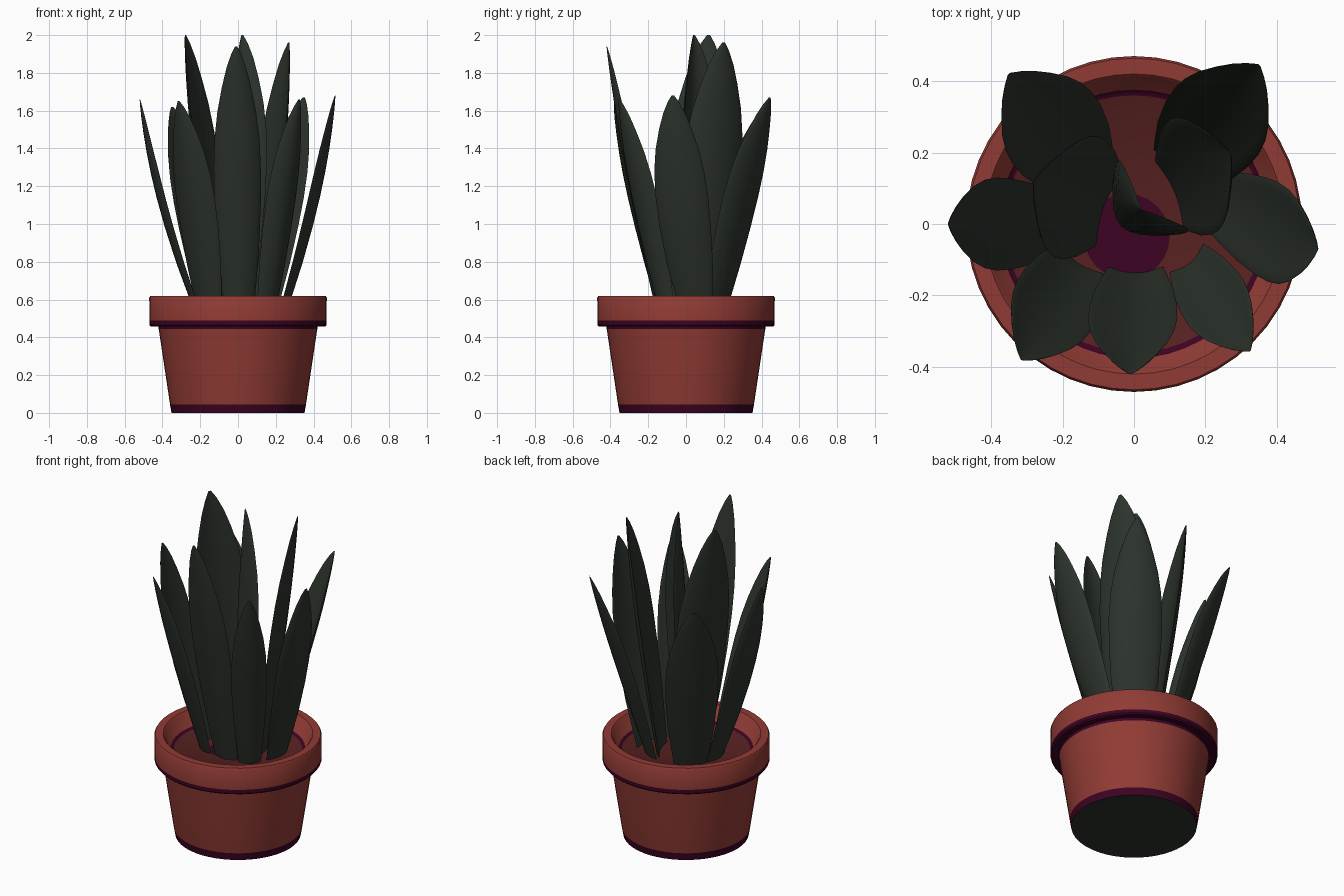
import bpy, bmesh, math
from mathutils import Vector

if "Cube" in bpy.data.objects:
    bpy.data.objects.remove(bpy.data.objects["Cube"])


def material(name, rgb):
    m = bpy.data.materials.new(name)
    m.diffuse_color = (*rgb, 1)
    m.use_nodes = True
    m.node_tree.nodes["Principled BSDF"].inputs["Base Color"].default_value = m.diffuse_color
    return m


GREEN = material("leaf green", (0.025, 0.033, 0.025))
CLAY = material("terracotta", (0.285, 0.044, 0.035))
PURPLE = material("dark purple", (0.045, 0.001, 0.016))
SOIL = material("brown soil", (0.095, 0.015, 0.015))


def finish(name, bm, mats, angle=35):
    bmesh.ops.recalc_face_normals(bm, faces=bm.faces)
    me = bpy.data.meshes.new(name)
    bm.to_mesh(me)
    bm.free()
    for m in mats:
        me.materials.append(m)
    ob = bpy.data.objects.new(name, me)
    bpy.context.collection.objects.link(ob)
    bpy.ops.object.select_all(action='DESELECT')
    ob.select_set(True)
    bpy.context.view_layer.objects.active = ob
    bpy.ops.object.shade_smooth_by_angle(angle=math.radians(angle))
    return ob


def lathe(name, profile, mats, segs=48):
    """profile: (radius, z, material index of the band that starts here)"""
    bm = bmesh.new()
    rings = [[bm.verts.new((r * math.cos(2 * math.pi * i / segs),
                            r * math.sin(2 * math.pi * i / segs), z))
              for i in range(segs)] for r, z, _ in profile]
    for k in range(len(rings) - 1):
        for i in range(segs):
            j = (i + 1) % segs
            f = bm.faces.new((rings[k][i], rings[k][j], rings[k + 1][j], rings[k + 1][i]))
            f.material_index = profile[k][2]
    bm.faces.new(rings[0][::-1]).material_index = 3      # underside
    bm.faces.new(rings[-1]).material_index = profile[-1][2]  # soil
    return finish(name, bm, mats)


# Pot with rim, dark bands and soil
lathe("flower_pot", [
    (0.352, 0.0, 1), (0.360, 0.045, 0), (0.420, 0.445, 1), (0.422, 0.462, 1),
    (0.462, 0.458, 1), (0.469, 0.466, 1), (0.469, 0.488, 0), (0.470, 0.610, 0),
    (0.464, 0.62, 0), (0.420, 0.62, 0), (0.412, 0.612, 0), (0.376, 0.535, 1),
    (0.360, 0.525, 2)], [CLAY, PURPLE, SOIL, GREEN])

# Dark patch of soil between the leaves
bm = bmesh.new()
bmesh.ops.create_circle(bm, cap_ends=True, segments=24, radius=0.12)
for v in bm.verts:
    v.co += Vector((-0.02, -0.035, 0.529))
finish("dark_soil_patch", bm, [PURPLE])

# Width of a leaf along its length, as (position, share of full width)
WIDTHS = [(0, .60), (.1, .72), (.25, .88), (.42, .98), (.55, 1.0), (.66, .95),
          (.76, .82), (.85, .62), (.92, .42), (.97, .22), (1, .05)]


def leaf(name, base, tip, facing, width, bend=0.5, cup=0.04, thick=0.03):
    a = math.radians(facing)
    out = Vector((math.cos(a), math.sin(a), 0))
    side = Vector((-math.sin(a), math.cos(a), 0))
    p0, p2 = Vector((*base, 0.5)), Vector(tip)
    p1 = p0.lerp(p2, bend)
    p1.z = (p0.z + p2.z) / 2
    n = 10
    bm = bmesh.new()
    rings = []
    for t, share in WIDTHS:
        c = p0 * (1 - t) ** 2 + p1 * 2 * t * (1 - t) + p2 * t * t
        ring = []
        for k in range(2 * n):
            ang = math.pi * k / n
            u, s = math.cos(ang), math.sin(ang)
            d = (thick / 2 * s - cup * u * u) * share
            ring.append(bm.verts.new(c + side * (u * share * width / 2) + out * d))
        rings.append(ring)
    for r0, r1 in zip(rings, rings[1:]):
        for k in range(2 * n):
            j = (k + 1) % (2 * n)
            bm.faces.new((r0[k], r0[j], r1[j], r1[k]))
    bm.faces.new(rings[0][::-1])
    bm.faces.new(rings[-1])
    return finish(name, bm, [GREEN], 50)


# Outer leaves
leaf("leaf_left", (-0.205, 0.0), (-0.52, 0.0, 1.66), 180, 0.26, 0.74, 0.03)
leaf("leaf_right", (0.235, 0.06), (0.515, -0.07, 1.68), -6, 0.28, 0.72, 0.03)
leaf("leaf_front_left", (-0.16, -0.11), (-0.315, -0.38, 1.65), 235, 0.25, 0.53)
leaf("leaf_front", (0.005, -0.14), (-0.01, -0.42, 1.94), 270, 0.25, 0.58)
leaf("leaf_front_right", (0.16, -0.11), (0.325, -0.355, 1.66), 310, 0.20, 0.53)
leaf("leaf_back_left", (-0.14, 0.15), (-0.35, 0.42, 1.62), 132, 0.30)
leaf("leaf_back_right", (0.14, 0.165), (0.35, 0.445, 1.67), 52, 0.30)

# Inner, taller leaves
leaf("leaf_inner_left", (-0.09, 0.05), (-0.28, 0.12, 2.0), 160, 0.36, 0.55)
leaf("leaf_inner_right", (0.12, 0.09), (0.27, 0.20, 1.96), 23, 0.34, 0.55)
leaf("leaf_centre", (-0.03, 0.0), (0.02, 0.04, 2.0), 225, 0.28, 0.5, 0.08)
